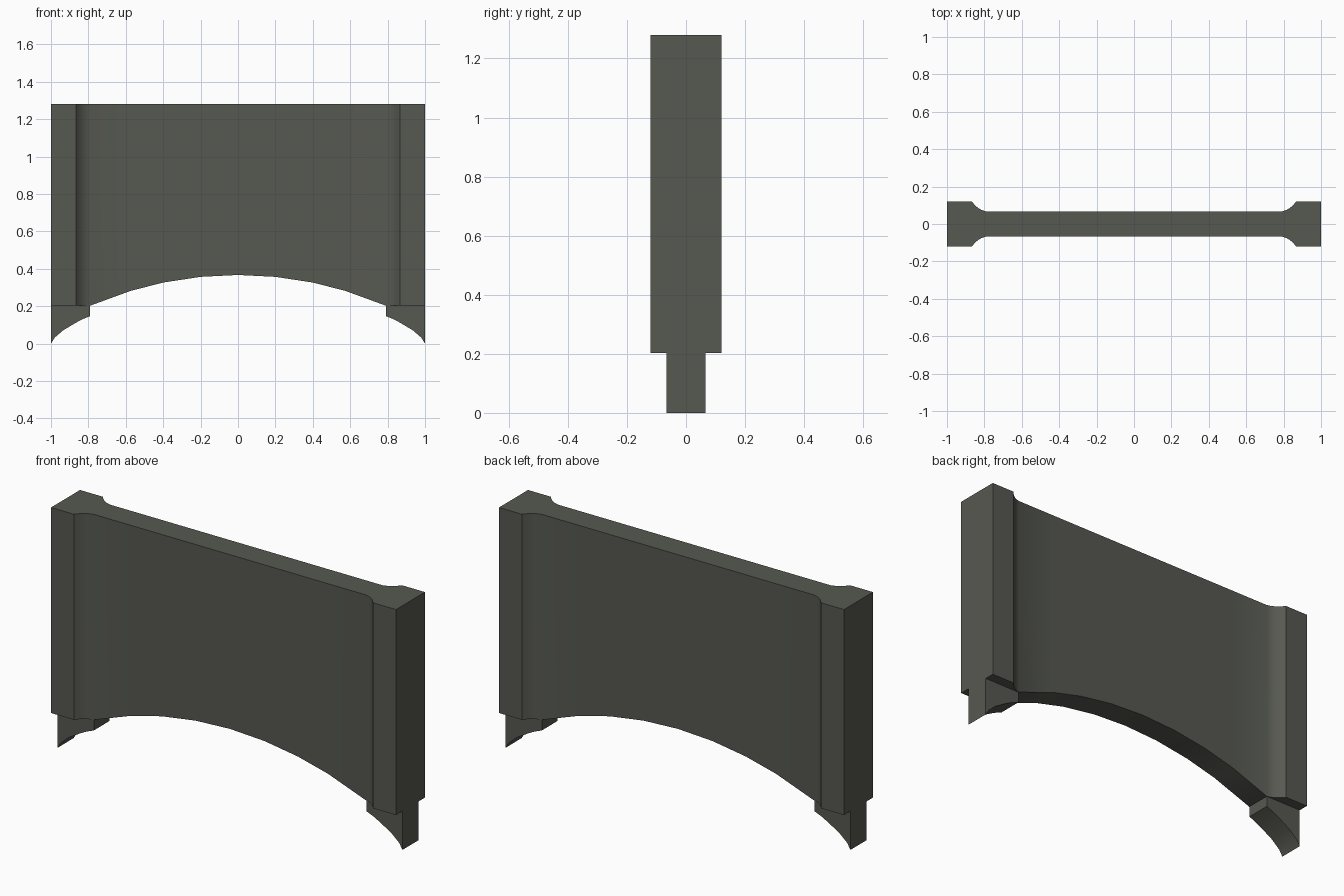
import bpy, bmesh, math

if "Cube" in bpy.data.objects:
    bpy.data.objects.remove(bpy.data.objects["Cube"])

stone = bpy.data.materials.new("dark olive grey")
stone.diffuse_color = (0.094, 0.099, 0.082, 1)
stone.use_nodes = True
stone.node_tree.nodes["Principled BSDF"].inputs["Base Color"].default_value = stone.diffuse_color

TOP, WEB, PIER, SPRING, PEAK = 1.28, 0.067, 0.12, 0.203, 0.367


def loft(name, stations):
    """Loft rectangular sections along x; station = (x, half depth, bottom z, top z)."""
    bm = bmesh.new()
    rings = [[bm.verts.new(p) for p in ((x, -d, lo), (x, d, lo), (x, d, hi), (x, -d, hi))]
             for x, d, lo, hi in stations]
    for a, b in zip(rings, rings[1:]):
        for i in range(4):
            j = (i + 1) % 4
            bm.faces.new((a[i], a[j], b[j], b[i]))
    bm.faces.new(rings[0])
    bm.faces.new(rings[-1])
    bmesh.ops.recalc_face_normals(bm, faces=bm.faces)
    mesh = bpy.data.meshes.new(name)
    bm.to_mesh(mesh)
    bm.free()
    mesh.materials.append(stone)
    ob = bpy.data.objects.new(name, mesh)
    bpy.context.collection.objects.link(ob)
    bpy.ops.object.select_all(action='DESELECT')
    ob.select_set(True)
    bpy.context.view_layer.objects.active = ob
    bpy.ops.object.shade_smooth_by_angle(angle=math.radians(25))
    return ob


# Wall: end piers, concave coves, and a thin web over a shallow arch
cove = [(0.867, PIER), (0.852, 0.102), (0.835, 0.087), (0.815, 0.075), (0.79, WEB)]
left = [(-1, PIER, SPRING, TOP)] + [(-x, d, SPRING, TOP) for x, d in cove]
half, rise = 0.79, PEAK - SPRING
radius = (half**2 + rise**2) / (2 * rise)
arch = []
for x in (-0.57, -0.395, -0.2, 0, 0.2, 0.395, 0.57):
    arch.append((x, WEB, PEAK - radius + math.sqrt(radius**2 - x * x), TOP))
right = [(-x, d, lo, hi) for x, d, lo, hi in reversed(left)]
loft("arched_wall", left + arch + right)

# Feet: narrow brackets with a curved underside
curve = [(0.79, 0.147), (0.83, 0.131), (0.87, 0.110), (0.935, 0.071), (0.98, 0.032), (1, 0)]
for side, name in ((-1, "left_foot"), (1, "right_foot")):
    loft(name, [(side * x, WEB - 0.001, z, SPRING) for x, z in curve])
